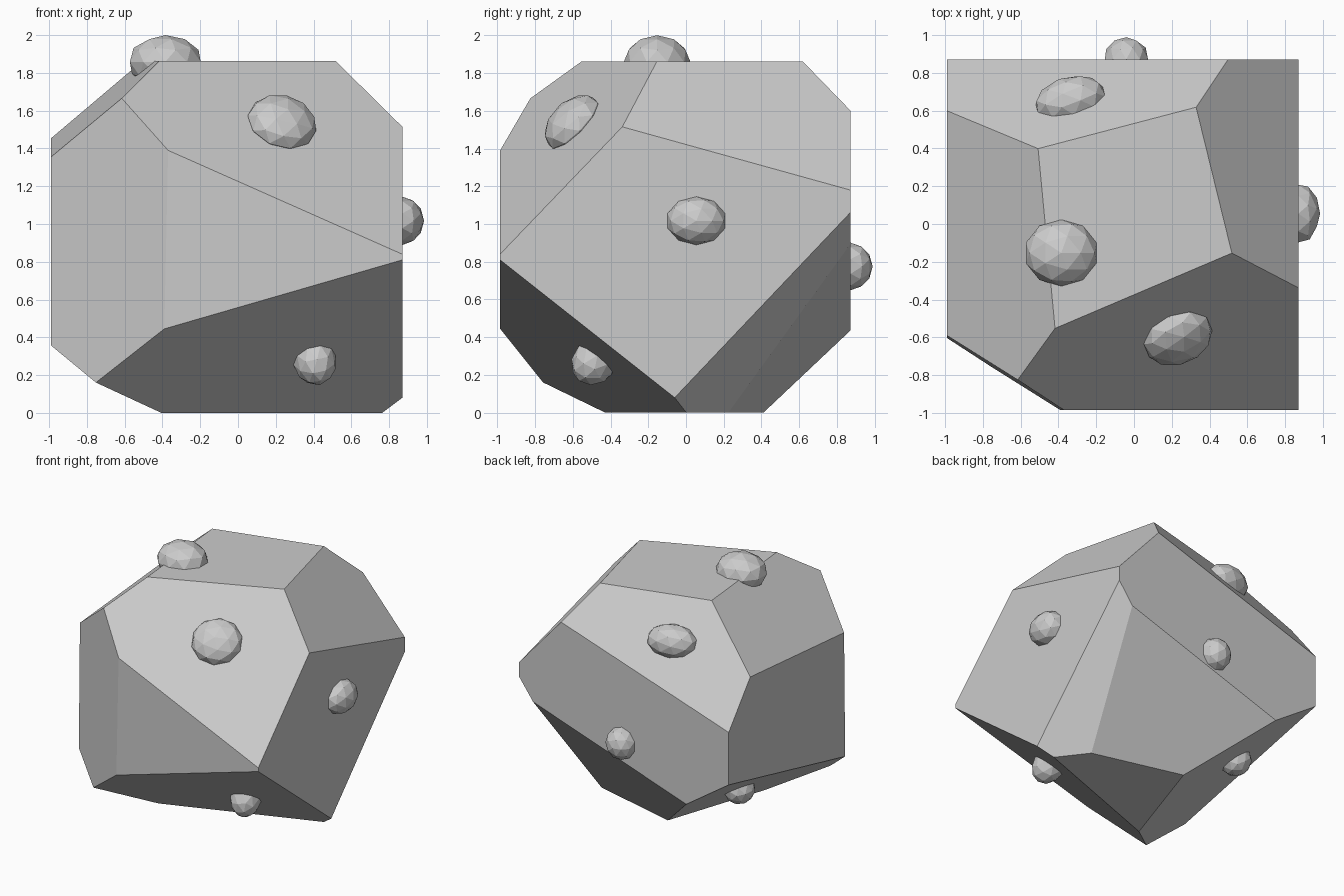
import bpy, bmesh
from mathutils import Vector, Matrix

if "Cube" in bpy.data.objects:
    bpy.data.objects.remove(bpy.data.objects["Cube"])

LO = Vector((-0.99, -0.985, 0.0))
HI = Vector((0.87, 0.872, 1.862))
CENTRE = (LO + HI) / 2

# Slicing planes of the boulder, three points each
CUTS = {
    "front_top": ((0.52, -0.155, 1.86), (-0.42, -0.555, 1.86), (0.87, -0.985, 0.84)),
    "right_top": ((0.52, -0.155, 1.86), (0.33, 0.62, 1.86), (0.87, 0.87, 1.18)),
    "back_top": ((-0.51, 0.40, 1.86), (0.33, 0.62, 1.86), (0.49, 0.87, 1.60)),
    "left_top": ((-0.51, 0.40, 1.86), (-0.42, -0.555, 1.86), (-0.99, -0.59, 1.355)),
    "front_left": ((-0.37, -0.985, 1.39), (-0.39, -0.985, 0.445), (-0.99, -0.59, 1.355)),
    "front_bottom": ((0.87, -0.985, 0.81), (-0.39, -0.985, 0.445), (0.87, -0.06, 0.08)),
    "right_bottom": ((0.87, -0.06, 0.08), (0.87, 0.87, 1.06), (0.747, 0.87, 0.892)),
    "back_bottom": ((0.747, 0.87, 0.892), (-0.61, 0.87, 0.435), (-0.126, 0.41, 0.0)),
    "left_bottom": ((-0.41, -0.44, 0.0), (-0.126, 0.41, 0.0), (-0.745, -0.76, 0.155)),
}


def outward(points):
    a, b, c = (Vector(p) for p in points)
    n = (b - a).cross(c - a).normalized()
    return n if n.dot(a - CENTRE) > 0 else -n


def add_object(name, bm):
    bmesh.ops.recalc_face_normals(bm, faces=bm.faces[:])
    mesh = bpy.data.meshes.new(name)
    bm.to_mesh(mesh)
    bm.free()
    obj = bpy.data.objects.new(name, mesh)
    bpy.context.collection.objects.link(obj)
    return obj


# Boulder: a block sliced by the planes, each cut closed with a flat face
bm = bmesh.new()
bmesh.ops.create_cube(bm, size=1.0)
bmesh.ops.scale(bm, vec=HI - LO, verts=bm.verts[:])
bmesh.ops.translate(bm, vec=CENTRE, verts=bm.verts[:])
for points in CUTS.values():
    geom = bm.verts[:] + bm.edges[:] + bm.faces[:]
    bmesh.ops.bisect_plane(bm, geom=geom, dist=1e-5, plane_co=Vector(points[0]),
                           plane_no=outward(points), clear_outer=True)
    rim = [e for e in bm.edges if e.is_boundary]
    bmesh.ops.holes_fill(bm, edges=rim, sides=0)
add_object("boulder", bm)


# Knobs: low-poly pebbles half sunk into a face, flattened along its normal
def knob(name, centre, normal, along, across, height):
    n = Vector(normal).normalized()
    u = Vector((0, 0, 1)).cross(n)
    u = u.normalized() if u.length > 1e-4 else Vector((1, 0, 0))
    v = n.cross(u)
    turn = Matrix((u, v, n)).transposed().to_4x4()
    place = Matrix.Translation(centre) @ turn @ Matrix.Diagonal((along, across, height, 1))
    kb = bmesh.new()
    bmesh.ops.create_icosphere(kb, subdivisions=2, radius=1.0, matrix=place)
    add_object(name, kb)


knob("top_knob", (-0.385, -0.153, 1.858), (0, 0, 1), 0.197, 0.177, 0.142)
knob("front_top_knob", (0.233, -0.60, 1.535), outward(CUTS["front_top"]), 0.19, 0.178, 0.11)
knob("right_knob", (0.87, 0.055, 1.017), (1, 0, 0), 0.16, 0.128, 0.115)
knob("back_knob", (-0.04, 0.872, 0.775), (0, 1, 0), 0.12, 0.126, 0.117)
knob("front_bottom_knob", (0.405, -0.48, 0.28), outward(CUTS["front_bottom"]), 0.115, 0.12, 0.145)
knob("back_top_knob", (-0.335, 0.652, 1.585), outward(CUTS["back_top"]), 0.195, 0.13, 0.13)
knob("left_bottom_knob", (-0.70, 0.32, 0.37), outward(CUTS["left_bottom"]), 0.118, 0.118, 0.11)
